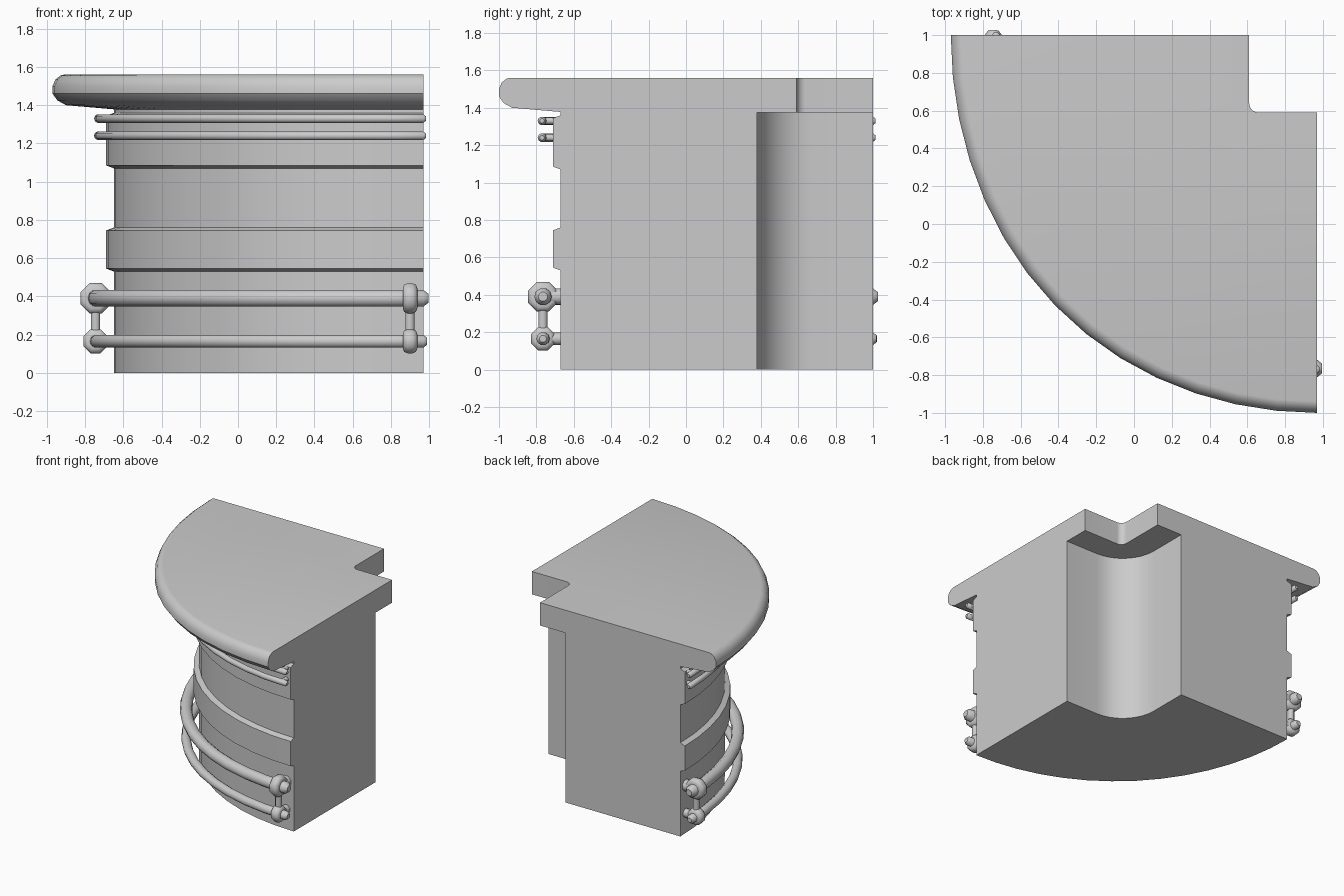
import bpy, bmesh, math
from mathutils import Vector, Matrix

if "Cube" in bpy.data.objects:
    bpy.data.objects.remove(bpy.data.objects["Cube"])

GREY = (0.6, 0.6, 0.6, 1)
mat = bpy.data.materials.new("plain grey")
mat.use_nodes = True
mat.diffuse_color = GREY
mat.node_tree.nodes["Principled BSDF"].inputs["Base Color"].default_value = GREY

SIDE, BACK, STEPS = 0.97, 1.0, 14     # flat end planes and curve resolution


def finish(name, bm, angle=35):
    bmesh.ops.recalc_face_normals(bm, faces=bm.faces)
    mesh = bpy.data.meshes.new(name)
    bm.to_mesh(mesh)
    bm.free()
    obj = bpy.data.objects.new(name, mesh)
    bpy.context.collection.objects.link(obj)
    mesh.materials.append(mat)
    bpy.ops.object.select_all(action='DESELECT')
    obj.select_set(True)
    bpy.context.view_layer.objects.active = obj
    bpy.ops.object.shade_smooth_by_angle(angle=math.radians(angle))
    return obj


def arc_point(t, rx, ry, z):
    """Point on the quarter curve; t runs from the back end to the side end."""
    a = t * math.pi / 2
    swell = 1 + 0.012 * math.sin(2 * a) ** 2
    return Vector((SIDE - rx * swell * math.cos(a), BACK - ry * swell * math.sin(a), z))


def notch(x, y, r):
    """Inner corner outline with a rounded elbow, from side end to back end."""
    pts = [(SIDE, y)]
    for i in range(9):
        a = i / 8 * math.pi / 2
        pts.append((x + r - r * math.sin(a), y + r - r * math.cos(a)))
    return pts + [(x, BACK)]


def stack(name, levels, rx, ry, inner):
    """Quarter-round solid; each level is (outward offset, height)."""
    bm = bmesh.new()
    rings = []
    for off, z in levels:
        pts = [arc_point(i / STEPS, rx + off, ry + off, z) for i in range(STEPS + 1)]
        pts += [Vector((x, y, z)) for x, y in inner]
        rings.append([bm.verts.new(p) for p in pts])
    n = len(rings[0])
    for lo, hi in zip(rings, rings[1:]):
        for i in range(n):
            j = (i + 1) % n
            bm.faces.new((lo[i], lo[j], hi[j], hi[i]))
    bm.faces.new(rings[0][::-1])
    bm.faces.new(rings[-1])
    return finish(name, bm)


def rail(name, rx, ry, z, r, sides=10):
    """Curved tube with domed ends."""
    bm = bmesh.new()
    stations = [(i / STEPS, r) for i in range(STEPS + 1)]
    dome = r * 0.35 / rx
    stations = [(-dome, r * 0.55)] + stations + [(1 + dome, r * 0.55)]
    rings = []
    for t, rad in stations:
        c = arc_point(t, rx, ry, z)
        a = t * math.pi / 2
        out = Vector((-math.cos(a), -math.sin(a), 0))
        ring = []
        for k in range(sides):
            b = k / sides * math.tau
            ring.append(bm.verts.new(c + rad * (math.cos(b) * out + Vector((0, 0, math.sin(b))))))
        rings.append(ring)
    for p, q in zip(rings, rings[1:]):
        for k in range(sides):
            m = (k + 1) % sides
            bm.faces.new((p[k], p[m], q[m], q[k]))
    bm.faces.new(rings[0])
    bm.faces.new(rings[-1])
    return finish(name, bm, 50)


def rod(name, a, b, r, sides=8, bevel=0.0):
    """Straight cylinder between two points, optionally with rounded rims."""
    bm = bmesh.new()
    a, b = Vector(a), Vector(b)
    axis = b - a
    turn = axis.to_track_quat('Z', 'Y').to_matrix().to_4x4()
    bmesh.ops.create_cone(bm, cap_ends=True, segments=sides, radius1=r, radius2=r,
                          depth=axis.length,
                          matrix=Matrix.Translation((a + b) / 2) @ turn
                          @ Matrix.Rotation(math.pi / sides, 4, 'Z'))
    if bevel:
        rims = [e for f in bm.faces if len(f.verts) == sides for e in f.edges]
        bmesh.ops.bevel(bm, geom=rims, offset=bevel, segments=2, profile=0.5,
                        affect='EDGES')
    return finish(name, bm, 50)


# Counter body with two raised bands and a scooped inner corner
B = 0.04
stack("counter_body",
      [(0, 0), (0, 0.53), (B, 0.545), (B, 0.745), (0, 0.76), (0, 1.07),
       (B, 1.085), (B, 1.345), (0, 1.36), (0, 1.385)],
      1.62, 1.67, notch(0.38, 0.38, 0.30))

# Worktop with a rounded nose
stack("worktop",
      [(-0.36, 1.375), (-0.07, 1.40), (-0.025, 1.425), (0, 1.46), (0, 1.50),
       (-0.015, 1.535), (-0.04, 1.555), (-0.06, 1.56)],
      1.94, 2.0, notch(0.61, 0.59, 0.05))

# Thin trim rails under the worktop, with pegs at both ends
for label, z in (("lower", 1.24), ("upper", 1.33)):
    rail(f"{label}_trim_rail", 1.70, 1.77, z, 0.023)
    rod(f"{label}_trim_peg_side", (0.93, -0.64, z), (0.93, -0.77, z), 0.02)
    rod(f"{label}_trim_peg_back", (-0.62, 0.96, z), (-0.73, 0.96, z), 0.02)

# Foot rails with collars and wall pegs
for label, z, r, collar in (("lower", 0.165, 0.035, 0.068), ("upper", 0.39, 0.046, 0.085)):
    rail(f"{label}_foot_rail", 1.715, 1.765, z, r)
    rod(f"{label}_collar_side", (0.862, -0.765, z), (0.938, -0.765, z), collar, 8, 0.025)
    rod(f"{label}_collar_back", (-0.745, 0.892, z), (-0.745, 0.968, z), collar, 8, 0.025)
    rod(f"{label}_wall_peg_side", (0.90, -0.64, z), (0.90, -0.765, z), r)
    rod(f"{label}_wall_peg_back", (-0.62, 0.93, z), (-0.745, 0.93, z), r)

# Posts joining each pair of collars
rod("post_side", (0.90, -0.765, 0.17), (0.90, -0.765, 0.38), 0.026)
rod("post_back", (-0.745, 0.93, 0.17), (-0.745, 0.93, 0.38), 0.026)
